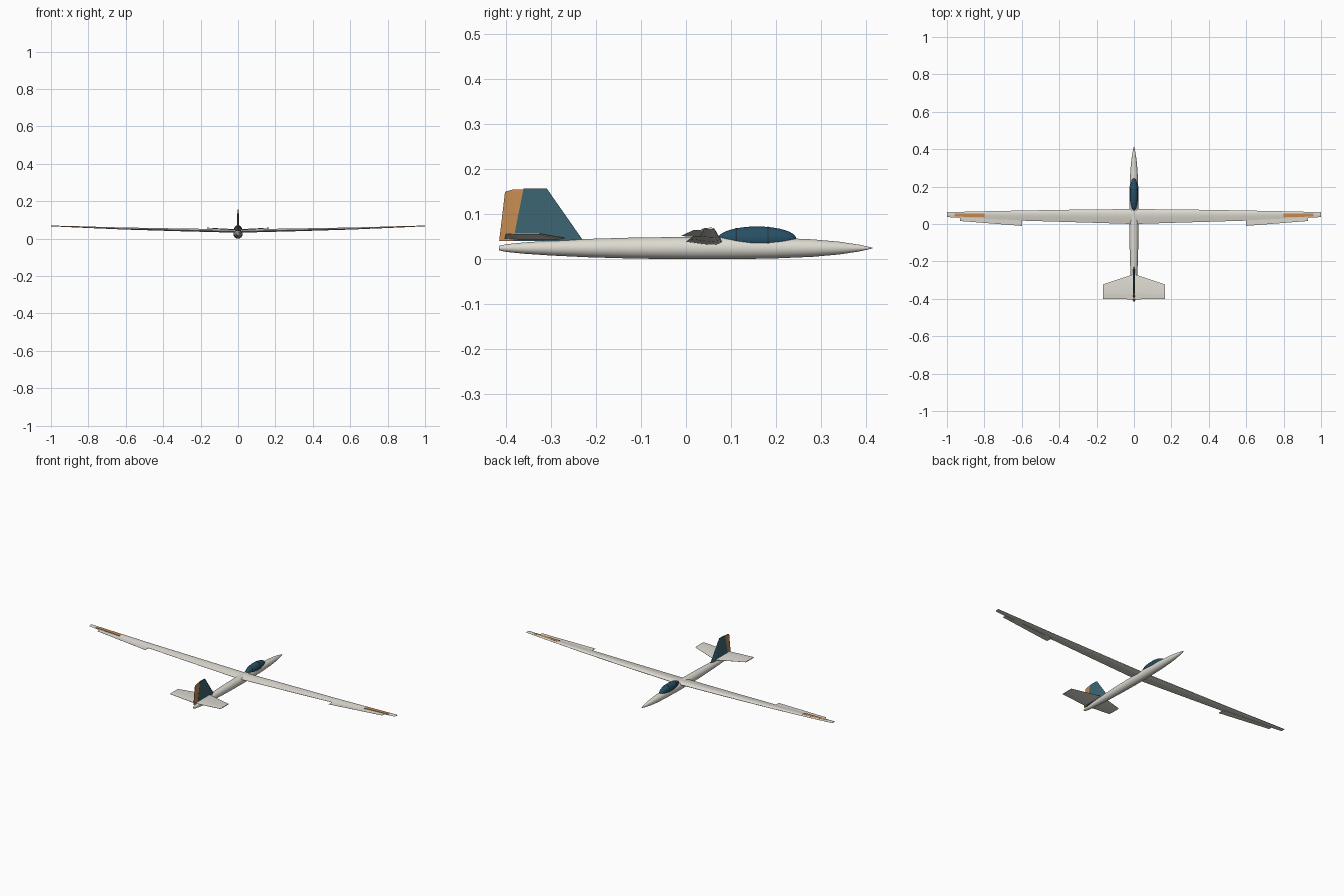
import bpy, bmesh, math

if "Cube" in bpy.data.objects:
    bpy.data.objects.remove(bpy.data.objects["Cube"])


def material(name, rgb):
    m = bpy.data.materials.new(name)
    m.diffuse_color = (*rgb, 1)
    m.use_nodes = True
    m.node_tree.nodes["Principled BSDF"].inputs["Base Color"].default_value = m.diffuse_color
    return m


CREAM = material("cream", (0.72, 0.70, 0.63))
TEAL = material("teal", (0.045, 0.13, 0.17))
GLASS = material("dark_glass", (0.02, 0.08, 0.13))
FRAME = material("dark_frame", (0.02, 0.03, 0.04))
ORANGE = material("orange", (0.55, 0.25, 0.08))

# Cross-sections: (position along chord, height as share of thickness)
FOIL = [(0, 0), (.02, .18), (.08, .38), (.2, .56), (.38, .6), (.6, .46), (.82, .22), (1, .03),
        (1, -.03), (.8, -.14), (.55, -.3), (.3, -.4), (.1, -.32), (.02, -.15)]
PLATE = [(0, .5), (1, .5), (1, -.5), (0, -.5)]
WEDGE = [(0, .5), (1, .12), (1, -.12), (0, -.5)]
NOSED = [(0, .1), (.12, .5), (1, .5), (1, -.5), (.12, -.5), (0, -.1)]


def loft(name, rings, mat, mirror=False, angle=30):
    """Skin a list of equal-sized point rings and cap both ends."""
    bm = bmesh.new()
    vs = [[bm.verts.new(p) for p in r] for r in rings]
    n = len(vs[0])
    for a, b in zip(vs, vs[1:]):
        for i in range(n):
            bm.faces.new((a[i], a[(i + 1) % n], b[(i + 1) % n], b[i]))
    end = bm.faces.new(vs[-1])
    start = bm.faces.new(vs[0][::-1])
    if mirror and abs(rings[0][0][0]) < 1e-6:
        bm.faces.remove(start)
    bmesh.ops.recalc_face_normals(bm, faces=bm.faces)
    me = bpy.data.meshes.new(name)
    bm.to_mesh(me)
    bm.free()
    ob = bpy.data.objects.new(name, me)
    bpy.context.collection.objects.link(ob)
    me.materials.append(mat)
    if mirror:
        ob.modifiers.new("mirror", 'MIRROR')
    bpy.ops.object.select_all(action='DESELECT')
    ob.select_set(True)
    bpy.context.view_layer.objects.active = ob
    bpy.ops.object.shade_smooth_by_angle(angle=math.radians(angle))
    return ob


def panel(name, profile, sections, mat):
    """Mirrored flying surface; section = x, leading y, trailing y, z, thickness."""
    rings = [[(x, le + (te - le) * t, z + h * th) for t, h in profile]
             for x, le, te, z, th in sections]
    return loft(name, rings, mat, mirror=True)


def upright(name, profile, sections, mat):
    """Vertical surface; section = z, leading y, trailing y, thickness."""
    rings = [[(h * th, le + (te - le) * t, z) for t, h in profile]
             for z, le, te, th in sections]
    return loft(name, rings, mat)


# Fuselage: round sections as (y, radius)
body = [(-.415, .005), (-.40, .0085), (-.36, .0125), (-.30, .0165), (-.22, .0203), (-.12, .0232),
        (0, .0248), (.10, .0248), (.20, .0228), (.28, .0195), (.34, .0142), (.385, .0075),
        (.405, .003), (.414, .0008)]
loft("fuselage", [[(r * math.cos(a), y, .025 + r * math.sin(a))
                   for a in (i * math.tau / 32 for i in range(32))] for y, r in body], CREAM, angle=40)

# Canopy: half-sunk ellipsoid
CY, CZ, RX, RY, RZ = .158, .046, .0225, .087, .027
bpy.ops.mesh.primitive_uv_sphere_add(segments=32, ring_count=16, location=(0, CY, CZ))
canopy = bpy.context.object
canopy.name = "canopy"
canopy.scale = (RX, RY, RZ)
canopy.data.materials.append(GLASS)
bpy.ops.object.shade_smooth()

# Canopy frames: thin hoops over the glass
for i, y in enumerate((.112, .182)):
    k = math.sqrt(1 - ((y - CY) / RY) ** 2)
    rings = [[((RX * k + .0006) * math.cos(a), y + dy, CZ + (RZ * k + .0006) * math.sin(a))
              for a in (j * math.tau / 32 for j in range(32))] for dy in (-.0015, .0015)]
    loft(f"canopy_frame_{i + 1}", rings, FRAME)

# Main wing with dihedral and taper
panel("wing", FOIL, [(0, .080, 0, .039, .018), (.3, .077, .009, .0455, .015),
                     (.6, .072, .018, .053, .011), (.85, .067, .029, .062, .007),
                     (1, .063, .037, .068, .004)], CREAM)

# Ailerons behind the outer wing
panel("aileron", WEDGE, [(.60, .030, -.010, .052, .004),
                         (.93, .040, .016, .0645, .003)], CREAM)

# Orange wing tip stripes
panel("wing_stripe", PLATE, [(.80, .056, .036, .0638, .003),
                             (.96, .056, .040, .0682, .002)], ORANGE)

# Tailplane and elevators
panel("tailplane", NOSED, [(0, -.268, -.372, .047, .006), (.165, -.323, -.376, .057, .004)], CREAM)
panel("elevator", WEDGE, [(0, -.372, -.403, .047, .006), (.165, -.376, -.400, .057, .004)], CREAM)

# Fin and rudder
upright("fin", NOSED, [(.041, -.228, -.384, .012), (.157, -.309, -.361, .007)], TEAL)
upright("rudder", WEDGE, [(.041, -.384, -.415, .010), (.15, -.362, -.402, .007),
                          (.155, -.361, -.385, .006)], ORANGE)
